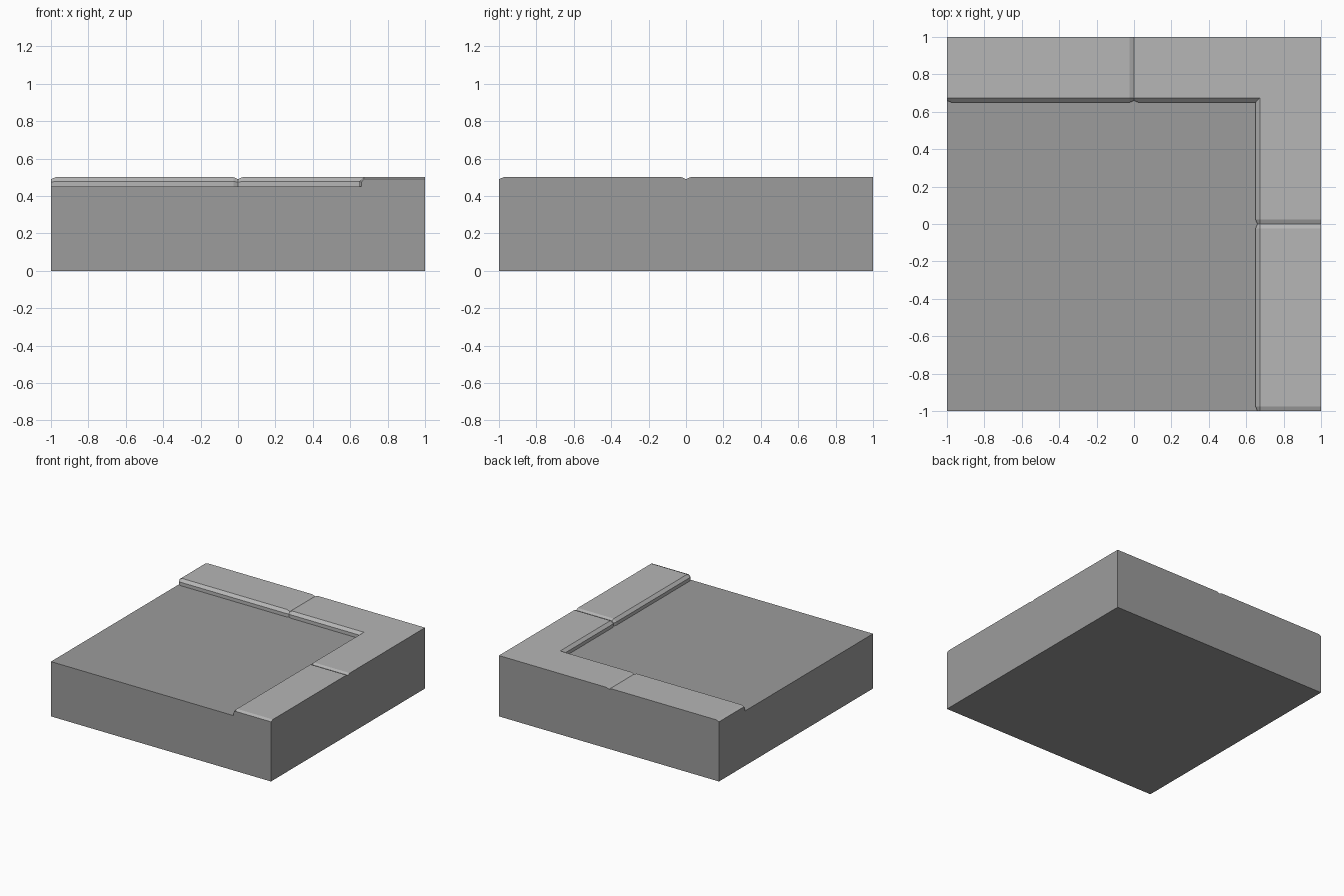
import bpy, bmesh

if "Cube" in bpy.data.objects:
    bpy.data.objects.remove(bpy.data.objects["Cube"])

ROAD_Z = 0.45
FULL = [(1, 0), (1, 0.5), (0.673, 0.5), (0.65, 0.478), (0.65, ROAD_Z)]      # kerb section
JOINT = [(1, 0), (1, 0.49), (0.673, 0.49), (0.66, 0.473), (0.66, ROAD_Z)]   # section at a joint
STATIONS = [(-1, JOINT), (-0.975, FULL), (-0.023, FULL), (0, JOINT), (0.023, FULL)]


def grey(name, v):
    m = bpy.data.materials.new(name)
    m.diffuse_color = (v, v, v, 1)
    m.use_nodes = True
    m.node_tree.nodes["Principled BSDF"].inputs["Base Color"].default_value = m.diffuse_color
    return m


bm = bmesh.new()

# Kerb sections: along the back, mitred at the corner, then down the right side
sections = [[(s, d, z) for d, z in prof] for s, prof in STATIONS]
sections.append([(d, d, z) for d, z in FULL])
sections += [[(d, s, z) for d, z in prof] for s, prof in reversed(STATIONS)]
rings = [[bm.verts.new(p) for p in sec] for sec in sections]
for a, b in zip(rings, rings[1:]):
    for i in range(len(a) - 1):
        f = bm.faces.new((a[i], a[i + 1], b[i + 1], b[i]))
        f.material_index = 1 if i else 0    # outer walls match the road

# Road surface, underside and the two cut side walls
top = bm.verts.new((-1, -1, ROAD_Z))
low = bm.verts.new((-1, -1, 0))
bm.faces.new([r[-1] for r in rings] + [top])
bm.faces.new([r[0] for r in rings] + [low])
bm.faces.new(rings[0] + [top, low])
bm.faces.new(rings[-1] + [top, low])
bmesh.ops.recalc_face_normals(bm, faces=bm.faces[:])

mesh = bpy.data.meshes.new("road_corner_with_kerb")
mesh.materials.append(grey("asphalt", 0.333))
mesh.materials.append(grey("kerb_stone", 0.468))
bm.to_mesh(mesh)
bm.free()
obj = bpy.data.objects.new("road_corner_with_kerb", mesh)
bpy.context.collection.objects.link(obj)
